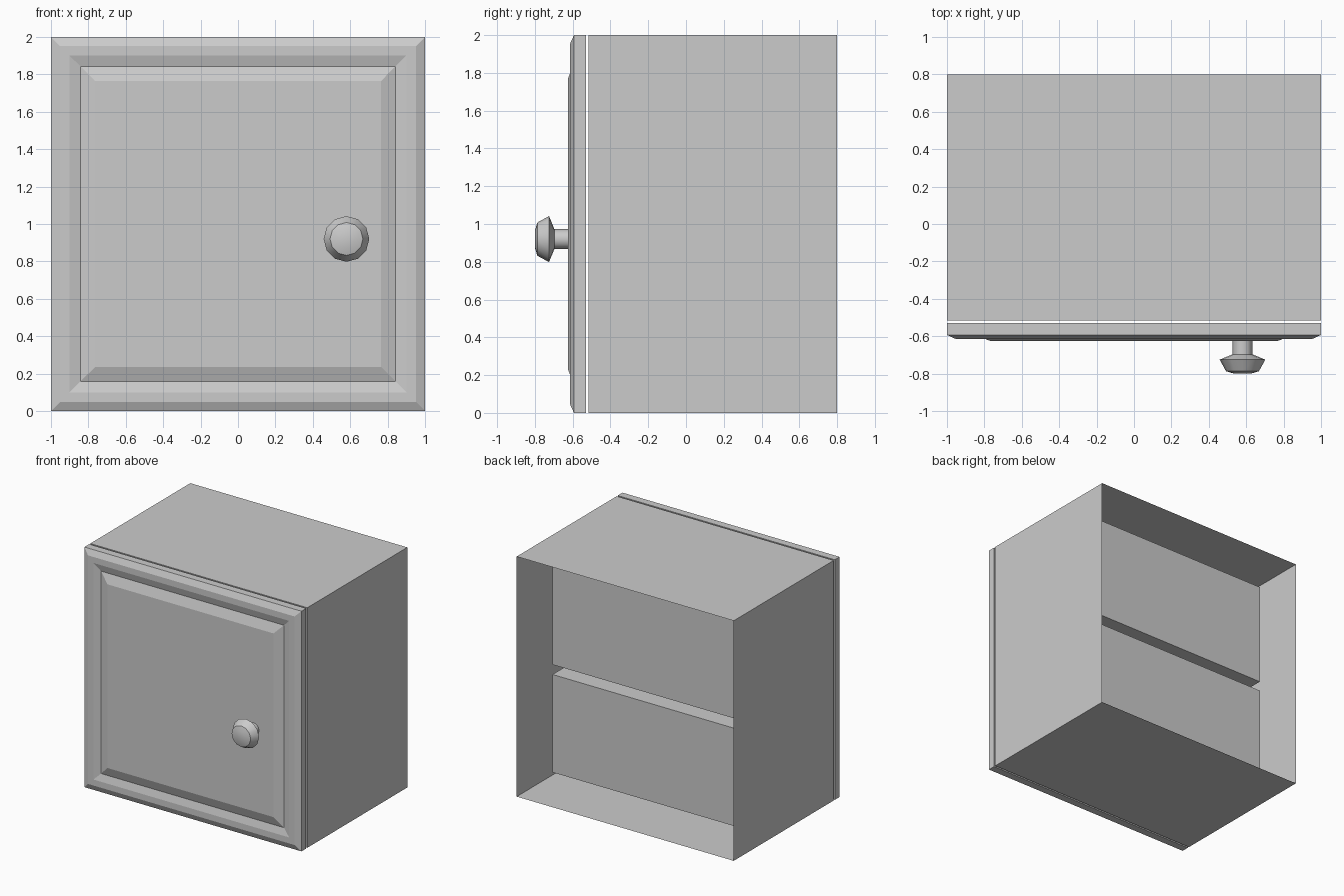
import bpy, bmesh, math

if "Cube" in bpy.data.objects:
    bpy.data.objects.remove(bpy.data.objects["Cube"])


def finish(name, bm, smooth=False):
    bmesh.ops.remove_doubles(bm, verts=bm.verts, dist=0.0001)
    bmesh.ops.recalc_face_normals(bm, faces=bm.faces)
    mesh = bpy.data.meshes.new(name)
    bm.to_mesh(mesh)
    bm.free()
    obj = bpy.data.objects.new(name, mesh)
    bpy.context.collection.objects.link(obj)
    if smooth:
        bpy.context.view_layer.objects.active = obj
        obj.select_set(True)
        bpy.ops.object.shade_smooth_by_angle(angle=math.radians(32))
        obj.select_set(False)
    return obj


def rect(bm, x0, x1, z0, z1, y):
    return [bm.verts.new(p) for p in
            ((x0, y, z0), (x1, y, z0), (x1, y, z1), (x0, y, z1))]


def bridge(bm, a, b):
    n = len(a)
    for i in range(n):
        j = (i + 1) % n
        bm.faces.new((a[i], a[j], b[j], b[i]))


FRONT, BACK, INNER = -0.516, 0.8, 0.5

# Cabinet shell: outer walls, open at the back, face frame with two recessed compartments
bm = bmesh.new()
bridge(bm, rect(bm, -1, 1, 0, 2, FRONT), rect(bm, -1, 1, 0, 2, BACK))
xs = (-1, -0.88, 0.88, 1)
zs = (0, 0.12, 0.935, 1.017, 1.88, 2)
for i in range(3):
    for k in range(5):
        cell = (xs[i], xs[i + 1], zs[k], zs[k + 1])
        mouth = rect(bm, *cell, FRONT)
        if i == 1 and k in (1, 3):
            end = rect(bm, *cell, INNER)
            bridge(bm, mouth, end)
            bm.faces.new(end)
        else:
            bm.faces.new(mouth)
finish("cabinet_body", bm)

# Door: nested rectangles give the bevelled frame, groove and raised panel
bm = bmesh.new()
steps = ((0, -0.53), (0, -0.593), (0.048, -0.615), (0.098, -0.615),
         (0.157, -0.598), (0.235, -0.626))
rings = [rect(bm, -1 + d, 1 - d, d, 2 - d, y) for d, y in steps]
for a, b in zip(rings, rings[1:]):
    bridge(bm, a, b)
bm.faces.new(rings[0])
bm.faces.new(rings[-1])
finish("door", bm)

# Knob: turned profile (radius, y) with twelve sides
bm = bmesh.new()
SIDES = 12
profile = ((0.053, -0.62), (0.053, -0.697), (0.122, -0.725),
           (0.088, -0.787), (0.045, -0.8))
rings = []
for r, y in profile:
    rings.append([bm.verts.new((0.58 + r * math.cos(t), y, 0.92 + r * math.sin(t)))
                  for t in (2 * math.pi * s / SIDES for s in range(SIDES))])
for a, b in zip(rings, rings[1:]):
    bridge(bm, a, b)
bm.faces.new(rings[0])
bm.faces.new(rings[-1])
finish("door_knob", bm, smooth=True)
